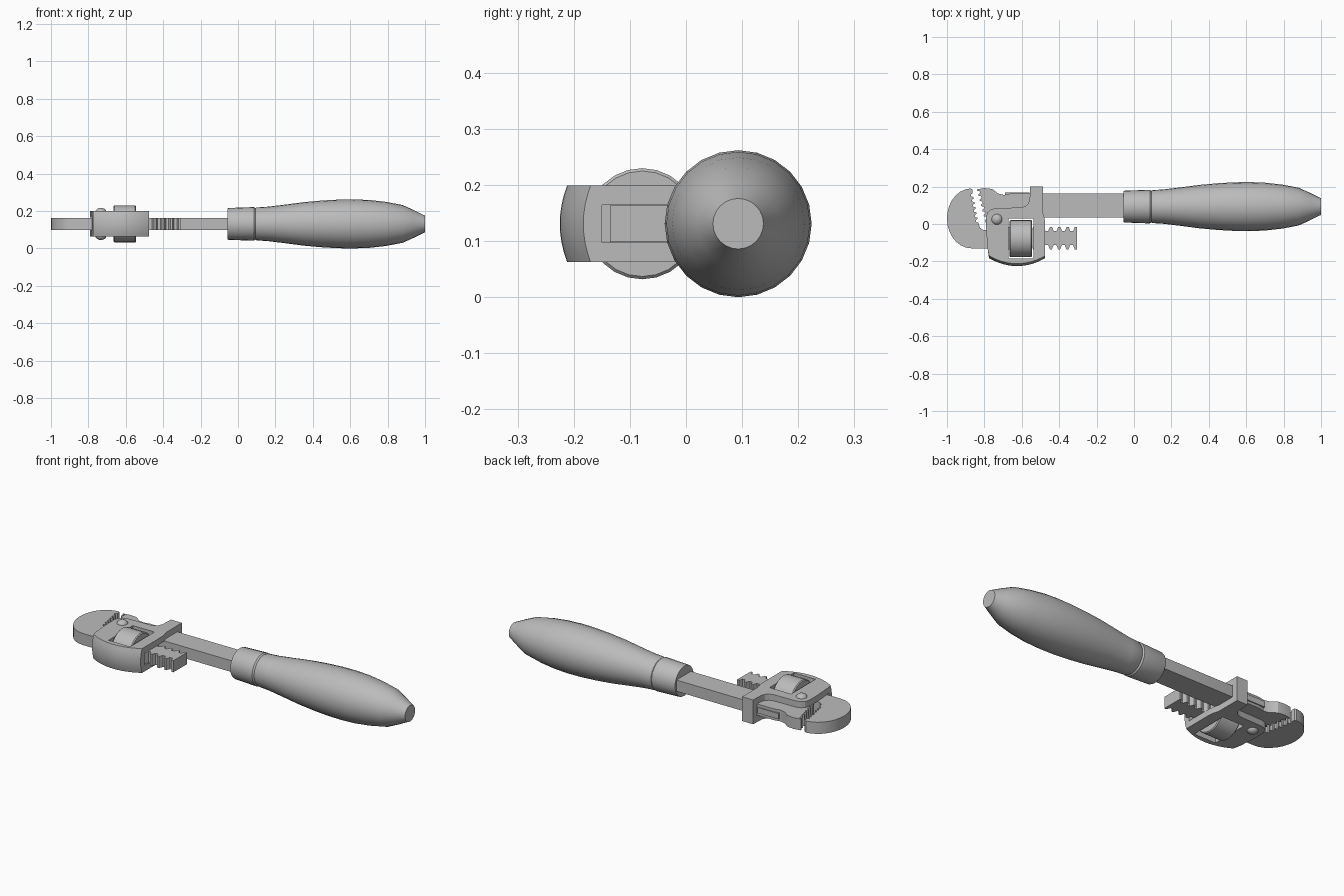
import bpy, bmesh, math
from mathutils import Vector, Matrix

default = bpy.data.objects.get("Cube")
if default:
    bpy.data.objects.remove(default, do_unlink=True)

MID = 0.131        # height of the tool's centre plane
HANDLE_Y = 0.093   # handle axis

steel = bpy.data.materials.new("grey_steel")
steel.use_nodes = True
GREY = (0.5, 0.5, 0.5, 1)
steel.diffuse_color = GREY
steel.node_tree.nodes["Principled BSDF"].inputs["Base Color"].default_value = GREY


def finish(name, bm, smooth=30):
    bmesh.ops.recalc_face_normals(bm, faces=bm.faces)
    mesh = bpy.data.meshes.new(name)
    bm.to_mesh(mesh)
    bm.free()
    mesh.materials.append(steel)
    obj = bpy.data.objects.new(name, mesh)
    bpy.context.collection.objects.link(obj)
    if smooth:
        shade(obj, smooth)
    return obj


def activate(obj):
    bpy.ops.object.select_all(action='DESELECT')
    obj.select_set(True)
    bpy.context.view_layer.objects.active = obj


def shade(obj, angle):
    activate(obj)
    bpy.ops.object.shade_smooth_by_angle(angle=math.radians(angle))


def loft(name, outline, half, layers=1, bulge=0.0, smooth=25):
    """Extrude an xy outline through z; low-y points may swell at mid height."""
    bm = bmesh.new()
    rings = []
    for k in range(layers + 1):
        v = 2 * k / layers - 1
        rings.append([bm.verts.new((x, y - (bulge * (1 - v * v) if y < -0.16 else 0),
                                    MID + half * v)) for x, y in outline])
    n = len(outline)
    for a, b in zip(rings, rings[1:]):
        for i in range(n):
            bm.faces.new((a[i], a[(i + 1) % n], b[(i + 1) % n], b[i]))
    bm.faces.new(rings[0])
    bm.faces.new(rings[-1])
    return finish(name, bm, smooth)


def lathe(name, profile, origin, axis='X', sides=24, smooth=30):
    """Revolve (distance, radius) points around an axis through origin."""
    bm = bmesh.new()
    rings = []
    for d, r in profile:
        ring = []
        for i in range(sides):
            a = 2 * math.pi * i / sides
            p = Vector((d, r * math.cos(a), r * math.sin(a)))
            if axis == 'Z':
                p = Vector((p.y, p.z, p.x))
            ring.append(bm.verts.new(p + Vector(origin)))
        rings.append(ring)
    for a, b in zip(rings, rings[1:]):
        for i in range(sides):
            j = (i + 1) % sides
            bm.faces.new((a[i], a[j], b[j], b[i]))
    bm.faces.new(rings[0])
    bm.faces.new(rings[-1])
    return finish(name, bm, smooth)


def box(name, low, high, smooth=0):
    low, high = Vector(low), Vector(high)
    bm = bmesh.new()
    bmesh.ops.create_cube(bm, size=1, matrix=Matrix.Translation((low + high) / 2)
                          @ Matrix.Diagonal((*(high - low), 1)))
    return finish(name, bm, smooth)


def teeth(start, end, count, depth):
    """Notched line from start to end, notches cut to the left."""
    p, q = Vector(start), Vector(end)
    step = (q - p) / count
    side = Vector((-step.y, step.x)).normalized() * depth
    pts = []
    for i in range(count):
        for t, cut in ((0, 0), (0.25, 0), (0.45, 1), (0.8, 1)):
            pts.append(tuple(p + step * (i + t) + side * cut))
    return pts + [tuple(q), tuple(q + step * 0.25)]


# Turned handle and its ferrule
lathe("handle", [(0.093, 0.084), (0.1, 0.088), (0.16, 0.092), (0.25, 0.103), (0.35, 0.116),
                 (0.45, 0.125), (0.54, 0.13), (0.62, 0.131), (0.7, 0.128), (0.79, 0.118),
                 (0.88, 0.101), (0.94, 0.074), (0.99, 0.049), (1.0, 0.045)],
      (0, HANDLE_Y, MID), smooth=40)
lathe("ferrule", [(-0.055, 0.083), (-0.05, 0.085), (0.085, 0.09), (0.093, 0.084)],
      (0, HANDLE_Y, MID))

# Flat shank ending in the toothed heel jaw
shank = [(-0.75, -0.01), (-0.72, 0.035), (-0.04, 0.035), (-0.04, 0.163), (-0.66, 0.163),
         (-0.695, 0.155), (-0.727, 0.163), (-0.757, 0.187), (-0.8, 0.192)]
shank += teeth((-0.84, 0.185), (-0.797, 0.02), 6, 0.012)
shank += [(-0.785, -0.01)]
loft("shank_and_heel_jaw", shank, 0.0315)

# Hook jaw with its threaded rack in one piece
hook = []
for i in range(15):
    a = math.radians(92 + 178 * i / 14)
    hook.append((-0.87 + 0.13 * math.cos(a), 0.03 + 0.16 * math.sin(a)))
hook += [(-0.74, -0.13)]
hook += teeth((-0.717, -0.135), (-0.317, -0.135), 9, 0.022)
hook += teeth((-0.305, -0.015), (-0.705, -0.015), 9, 0.022)
hook += [(-0.74, -0.033), (-0.805, -0.033), (-0.823, -0.02)]
hook += teeth((-0.83, 0.0), (-0.862, 0.165), 6, 0.012)
hook += [(-0.864, 0.185)]
loft("hook_jaw_and_rack", hook, 0.0325)

# Housing with a bulged lower wall and a strap around the shank
housing = [(-0.79, 0.04), (-0.79, -0.03), (-0.783, -0.13)]
for i in range(13):
    u = i / 6 - 1
    housing.append((-0.625 + 0.15 * u, -0.17 - 0.042 * (1 - u * u)))
housing += [(-0.475, 0.0), (-0.478, 0.03), (-0.487, 0.06), (-0.487, 0.2), (-0.555, 0.2),
            (-0.558, 0.13), (-0.565, 0.11), (-0.58, 0.096), (-0.605, 0.088), (-0.74, 0.085),
            (-0.765, 0.078), (-0.782, 0.063)]
frame = loft("housing", housing, 0.068, layers=8, bulge=0.013, smooth=0)
slot = box("slot_cutter", (-0.95, -0.15, 0.0975), (-0.4, 0.1655, 0.1645))
window = box("window_cutter", (-0.672, -0.185, -0.1), (-0.538, 0.03, 0.4))
for cutter in (slot, window):
    mod = frame.modifiers.new("cut", 'BOOLEAN')
    mod.operation = 'DIFFERENCE'
    mod.solver = 'EXACT'
    mod.object = cutter
    activate(frame)
    bpy.ops.object.modifier_apply(modifier=mod.name)
    bpy.data.objects.remove(cutter, do_unlink=True)
shade(frame, 25)

# Adjusting nut
lathe("adjusting_nut", [(-0.665, 0.094), (-0.66, 0.099), (-0.55, 0.099), (-0.545, 0.094)],
      (0, -0.078, MID))

# Domed pivot pin through the housing
dome = [(0.064, 0.03), (0.073, 0.027), (0.081, 0.019), (0.086, 0.006)]
lathe("pivot_pin", [(-d, r) for d, r in reversed(dome)] + dome,
      (-0.733, 0.025, MID), axis='Z', sides=16, smooth=50)

# Leaf spring on the back of the shank
box("leaf_spring", (-0.69, 0.158, 0.115), (-0.56, 0.169, 0.147))
